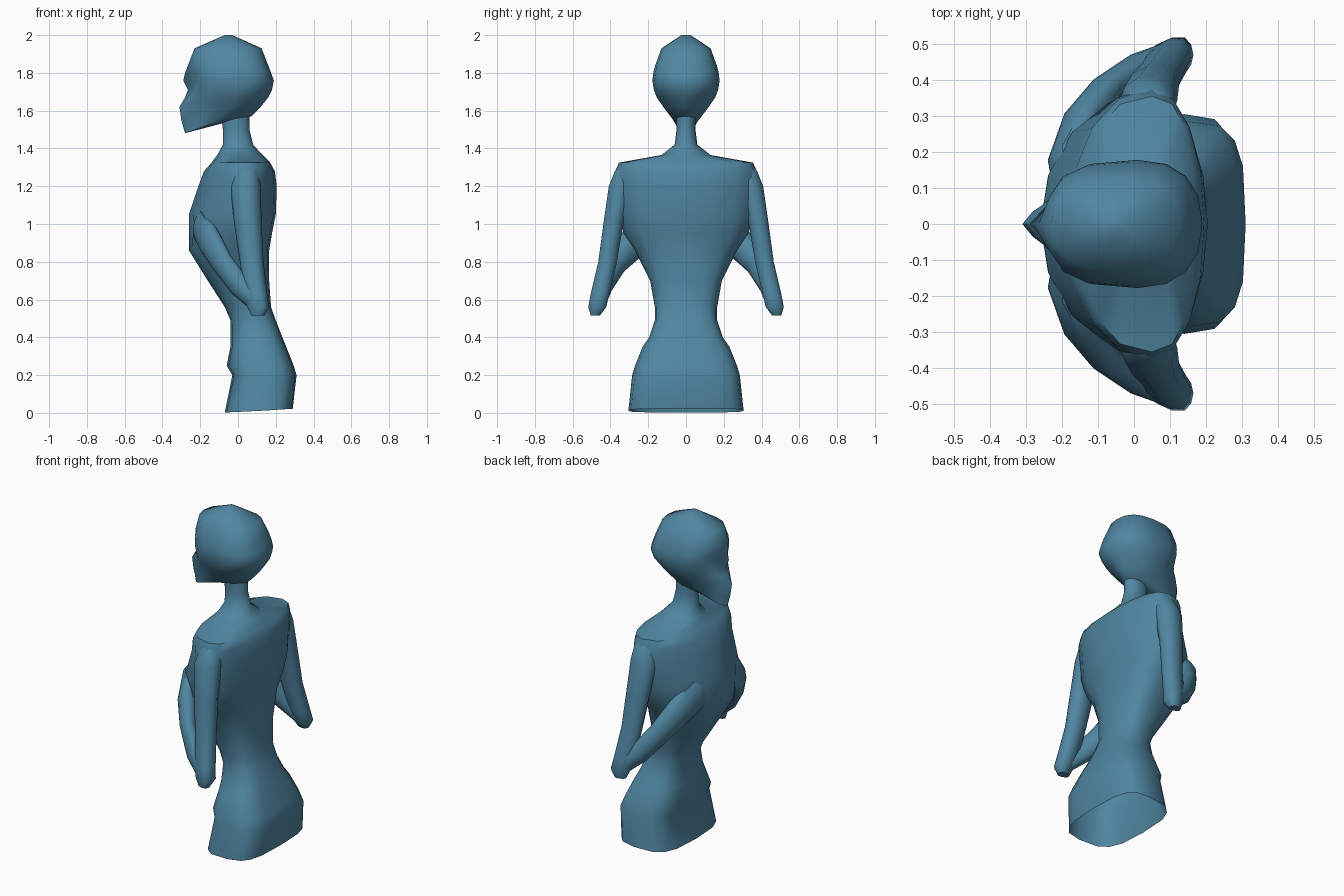
import bpy, bmesh, math
from mathutils import Vector

cube = bpy.data.objects.get("Cube")
if cube:
    bpy.data.objects.remove(cube, do_unlink=True)

skin = bpy.data.materials.new("slate blue")
skin.use_nodes = True
COLOUR = (0.08, 0.24, 0.36, 1)
skin.diffuse_color = COLOUR
skin.node_tree.nodes["Principled BSDF"].inputs["Base Color"].default_value = COLOUR


def power(v, e):
    return math.copysign(abs(v) ** e, v)


def ring(z, front, back, width, widest, shape=1.0, tilt=0.0, side=0.0, count=16):
    """Horizontal section; shape under 1 is boxy, over 1 is lens-like."""
    points = []
    for i in range(count):
        a = 2 * math.pi * i / count
        c, s = power(math.cos(a), shape), power(math.sin(a), shape)
        reach = back - widest if c > 0 else widest - front
        points.append(Vector((widest + c * reach, side + width * s, z + tilt * c)))
    return points


def tube_rings(path, count=10):
    """Oval sections across a path of (x, y, z, side radius, upright radius)."""
    centres = [Vector(p[:3]) for p in path]
    rings = []
    for i, p in enumerate(path):
        along = centres[min(i + 1, len(path) - 1)] - centres[max(i - 1, 0)]
        across = along.cross(Vector((0, 0, 1))).normalized()
        up = across.cross(along).normalized()
        angles = [2 * math.pi * k / count for k in range(count)]
        rings.append([centres[i] + across * p[3] * math.cos(a) + up * p[4] * math.sin(a)
                      for a in angles])
    return rings


def loft(name, rings, mirrored=False, open_base=False):
    bm = bmesh.new()
    rows = [[bm.verts.new((p.x, -p.y if mirrored else p.y, p.z)) for p in r] for r in rings]
    for low, high in zip(rows, rows[1:]):
        for i in range(len(low)):
            j = (i + 1) % len(low)
            bm.faces.new((low[i], low[j], high[j], high[i]))
    bm.faces.new(rows[-1])
    if not open_base:
        bm.faces.new(rows[0])
    bmesh.ops.recalc_face_normals(bm, faces=bm.faces)
    mesh = bpy.data.meshes.new(name)
    bm.to_mesh(mesh)
    bm.free()
    mesh.materials.append(skin)
    obj = bpy.data.objects.new(name, mesh)
    bpy.context.collection.objects.link(obj)
    bpy.ops.object.select_all(action="DESELECT")
    obj.select_set(True)
    bpy.context.view_layer.objects.active = obj
    bpy.ops.object.shade_smooth_by_angle(angle=math.radians(50))
    return obj


# Hips, waist, chest and neck: height, front, back, half width, widest x, shape
torso = [
    (.012, -.07, .29, .305, .14, .6, .01),
    (.2, -.03, .31, .285, .15, .6),
    (.25, -.06, .295, .27, .15, .65),
    (.35, -.04, .255, .23, .13, .7),
    (.4, -.04, .235, .195, .12, .7),
    (.49, -.04, .2, .165, .09, .75),
    (.56, -.07, .175, .165, .07, .8),
    (.7, -.16, .165, .19, .04, .8),
    (.86, -.26, .165, .27, .02, .9),
    (.95, -.26, .18, .33, .03, .95),
    (1.05, -.26, .2, .36, .04, 1),
    (1.2, -.21, .205, .385, .05, 1.1),
    (1.28, -.18, .195, .375, .05, .95),
    (1.325, -.14, .17, .355, .05, .8),
    (1.365, -.11, .13, .13, .02, 1),
    (1.42, -.08, .08, .06, 0, 1),
    (1.5, -.08, .06, .05, -.01, 1),
    (1.58, -.09, .06, .05, -.01, 1),
]
loft("torso", [ring(*row) for row in torso], open_base=True)

# Skull and jaw, same columns plus a front to back tilt
head = [
    (1.522, -.28, .04, .045, -.17, 1, .042),
    (1.56, -.3, .07, .075, -.06, 1.2, .01),
    (1.62, -.31, .12, .12, -.02, 1.3),
    (1.67, -.28, .16, .155, -.01, 1.15),
    (1.71, -.265, .18, .17, 0, .95),
    (1.76, -.29, .19, .178, .01, .85),
    (1.8, -.28, .175, .173, 0, .8),
    (1.84, -.265, .16, .163, 0, .8),
    (1.93, -.23, .125, .13, -.03, .8),
    (2, -.07, -.03, .025, -.05, 1),
]
skull = loft("head", [ring(*row) for row in head])

# Hollow eye sockets beside the nose bridge
for sign in (-1, 1):
    socket = Vector((-.26, sign * .085, 1.77))
    for v in skull.data.vertices:
        near = 1 - (v.co - socket).length / .09
        if near > 0 and abs(v.co.y) > .02:
            v.co.x += .07 * near

# Upper arms hang to the elbow, forearms fold up to the chest
upper_arm = [
    (.515, .07, .14, .025, .12, 1, 0, .48),
    (.56, .05, .165, .05, .13, 1, 0, .47),
    (.63, .03, .155, .052, .11, 1, 0, .455),
    (.8, .01, .135, .052, .08, 1, 0, .415),
    (1, -.02, .125, .055, .06, 1, 0, .385),
    (1.2, -.04, .12, .07, .04, 1, 0, .342),
    (1.28, -.02, .11, .065, .05, 1, 0, .315),
    (1.31, .0, .09, .04, .05, 1, 0, .31),
]
forearm = [
    (.11, .47, .57, .04, .045),
    (.01, .435, .67, .04, .06),
    (-.08, .37, .79, .045, .065),
    (-.145, .28, .9, .055, .085),
    (-.19, .17, .98, .05, .1),
    (-.18, .05, 1.03, .03, .08),
]
for side, flip in (("left", True), ("right", False)):
    loft(side + "_upper_arm", [ring(*row, count=10) for row in upper_arm], flip)
    loft(side + "_forearm", tube_rings(forearm), flip)
